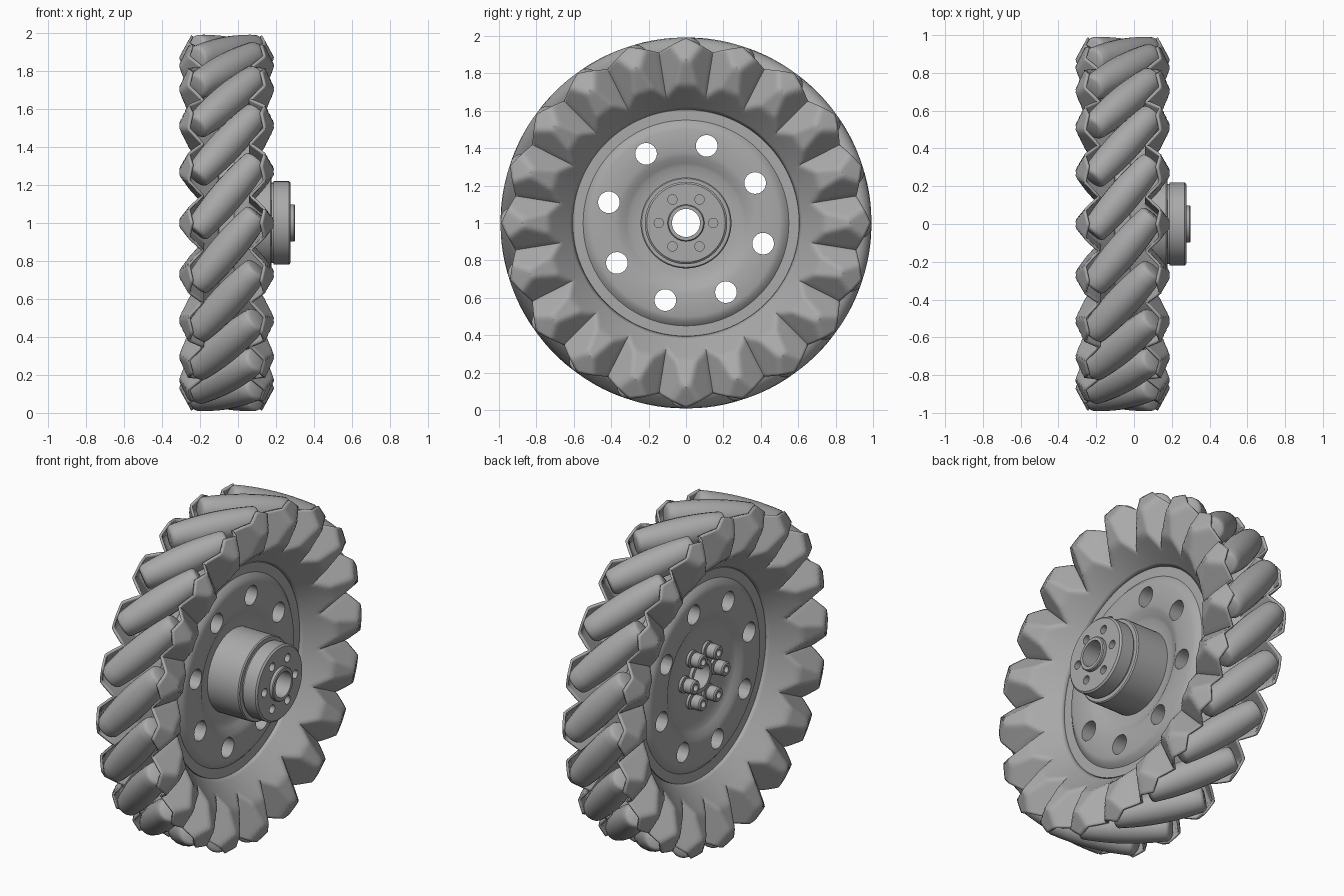
import bpy, bmesh, math
from mathutils import Matrix, Vector

if "Cube" in bpy.data.objects:
    bpy.data.objects.remove(bpy.data.objects["Cube"])

MID = -0.06          # middle plane of the wheel along the axle
COUNT = 20           # rollers around the rim
PITCH = math.tau / COUNT

steel = bpy.data.materials.new("steel_grey")
steel.use_nodes = True
grey = (0.4, 0.4, 0.4, 1)
steel.diffuse_color = grey
steel.node_tree.nodes["Principled BSDF"].inputs["Base Color"].default_value = grey


def finish(name, bm, angle=35):
    bmesh.ops.recalc_face_normals(bm, faces=bm.faces)
    mesh = bpy.data.meshes.new(name)
    bm.to_mesh(mesh)
    bm.free()
    obj = bpy.data.objects.new(name, mesh)
    obj.data.materials.append(steel)
    bpy.context.collection.objects.link(obj)
    smooth(obj, angle)
    return obj


def smooth(obj, angle=35):
    bpy.ops.object.select_all(action='DESELECT')
    obj.select_set(True)
    bpy.context.view_layer.objects.active = obj
    bpy.ops.object.shade_smooth_by_angle(angle=math.radians(angle))


def spin(bm, profile, sides, matrix, closed=True):
    """Turn (x, radius) points around the local x axis."""
    rings = []
    for x, r in profile:
        rings.append([bm.verts.new(matrix @ Vector((x, r * math.cos(a), r * math.sin(a))))
                      for a in (math.tau * i / sides for i in range(sides))])
    pairs = list(zip(rings, rings[1:]))
    if closed:
        pairs.append((rings[-1], rings[0]))
    else:
        bm.faces.new(rings[0])
        bm.faces.new(rings[-1])
    for a, b in pairs:
        for i in range(sides):
            j = (i + 1) % sides
            bm.faces.new((a[i], a[j], b[j], b[i]))


def at(x, radius=0, angle=0):
    return Matrix.Translation((x, radius * math.cos(angle), 1 + radius * math.sin(angle)))


def drill(obj, x0, x1, circle, radius, count, start=0):
    """Cut a ring of round holes."""
    bm = bmesh.new()
    for i in range(count):
        spin(bm, [(x0, radius), (x1, radius)], 24,
             at(0, circle, start + math.tau * i / count), closed=False)
    cutter = finish("hole_cutter", bm)
    cutter.hide_render = True
    mod = obj.modifiers.new("holes", 'BOOLEAN')
    mod.operation = 'DIFFERENCE'
    mod.solver = 'EXACT'
    mod.object = cutter
    bpy.ops.object.select_all(action='DESELECT')
    obj.select_set(True)
    bpy.context.view_layer.objects.active = obj
    bpy.ops.object.modifier_apply(modifier=mod.name)
    bpy.data.objects.remove(cutter)
    smooth(obj)


# Pressed web disc, the same on both sides
half = [(0.04, 0.625), (0.04, 0.55), (0.046, 0.543), (0.062, 0.525), (0.07, 0.50),
        (0.07, 0.38), (0.062, 0.35), (0.045, 0.32), (0.036, 0.30),
        (0.03, 0.26), (0.025, 0.22), (0.025, 0.075)]
bm = bmesh.new()
spin(bm, half + [(-x, r) for x, r in reversed(half)], 96, at(MID))
disc = finish("web_disc", bm)
drill(disc, -0.3, 0.3, 0.427, 0.058, 8, math.radians(30))

# Hub with stepped body and centre boss
bm = bmesh.new()
spin(bm, [(MID, 0.075), (MID, 0.243), (0.17, 0.243), (0.177, 0.237), (0.177, 0.212),
          (0.187, 0.212), (0.187, 0.22), (0.268, 0.22), (0.277, 0.21), (0.277, 0.098),
          (0.295, 0.098), (0.30, 0.093), (0.30, 0.075)], 64, at(0))
hub = finish("hub", bm)
drill(hub, 0.2, 0.35, 0.145, 0.025, 6)

# Lip around the bore and six socket bolts on the other side
bm = bmesh.new()
spin(bm, [(-0.02, 0.075), (-0.02, 0.098), (-0.045, 0.098), (-0.045, 0.075)], 48, at(MID))
finish("bore_lip", bm)
bm = bmesh.new()
for i in range(6):
    spot = at(MID - 0.02, 0.145, math.tau * i / 6)
    spin(bm, [(0, 0.048), (-0.02, 0.048), (-0.02, 0.03), (-0.03, 0.03),
              (-0.03, 0.042), (-0.08, 0.042), (-0.087, 0.036), (-0.087, 0.02),
              (-0.05, 0.02)], 24, spot, closed=False)
finish("bolts", bm)


# Flared side plates: shouldered teeth with V-shaped pockets for the roller ends
SHOULDER = [(0.61, 0.04), (0.74, 0.19), (0.87, 0.243), (0.985, 0.18)]


def flare(r):
    for (r0, h0), (r1, h1) in zip(SHOULDER, SHOULDER[1:]):
        if r <= r1:
            return h0 + (h1 - h0) * (r - r0) / (r1 - r0)
    return h1


def plate(name, side):
    bm = bmesh.new()
    per_tooth, levels = 20, 24
    steps = per_tooth * COUNT
    rings = []
    for level in range(levels + 1):
        ring = []
        for i in range(steps):
            gap = 1 - abs(2 * (i % per_tooth) / per_tooth - 1)   # 0 on a tooth, 1 in a pocket
            edge = 0.985 - 0.065 * gap
            r = 0.61 + (edge - 0.61) * level / levels
            away = (1 - gap) * r * PITCH / 2
            h = min(flare(r), 0.125 + away)
            a = math.tau * i / steps
            ring.append(bm.verts.new((MID + side * h, r * math.cos(a), 1 + r * math.sin(a))))
        rings.append(ring)
    for a, b in zip(rings, rings[1:]):
        for i in range(steps):
            j = (i + 1) % steps
            bm.faces.new((a[i], a[j], b[j], b[i]))
    obj = finish(name, bm, 40)
    mod = obj.modifiers.new("thickness", 'SOLIDIFY')
    mod.thickness = 0.014
    mod.offset = 0


plate("left_side_plate", 1)
plate("right_side_plate", -1)

# Barrel rollers, slanted so that together they follow the tread circle
slant = math.radians(50)
reach = 0.904
length = 0.252


def barrel(s):
    return 0.992 - math.hypot(reach, s * math.sin(slant))


profile = [(-length, 0.05), (-length + 0.006, 0.063)]
profile += [(s, barrel(s)) for s in (length * 0.93 * k / 5 for k in range(-5, 6))]
profile += [(length - 0.006, 0.063), (length, 0.05)]
bm = bmesh.new()
for k in range(COUNT):
    a = (k + 0.5) * PITCH
    out = Vector((0, math.cos(a), math.sin(a)))
    along = Vector((0, -math.sin(a), math.cos(a)))
    axis = Vector((math.cos(slant), 0, 0)) - along * math.sin(slant)
    turn = Matrix((axis, out, axis.cross(out))).transposed().to_4x4()
    spin(bm, profile, 20, at(MID, reach, a) @ turn, closed=False)
finish("rollers", bm, 40)
